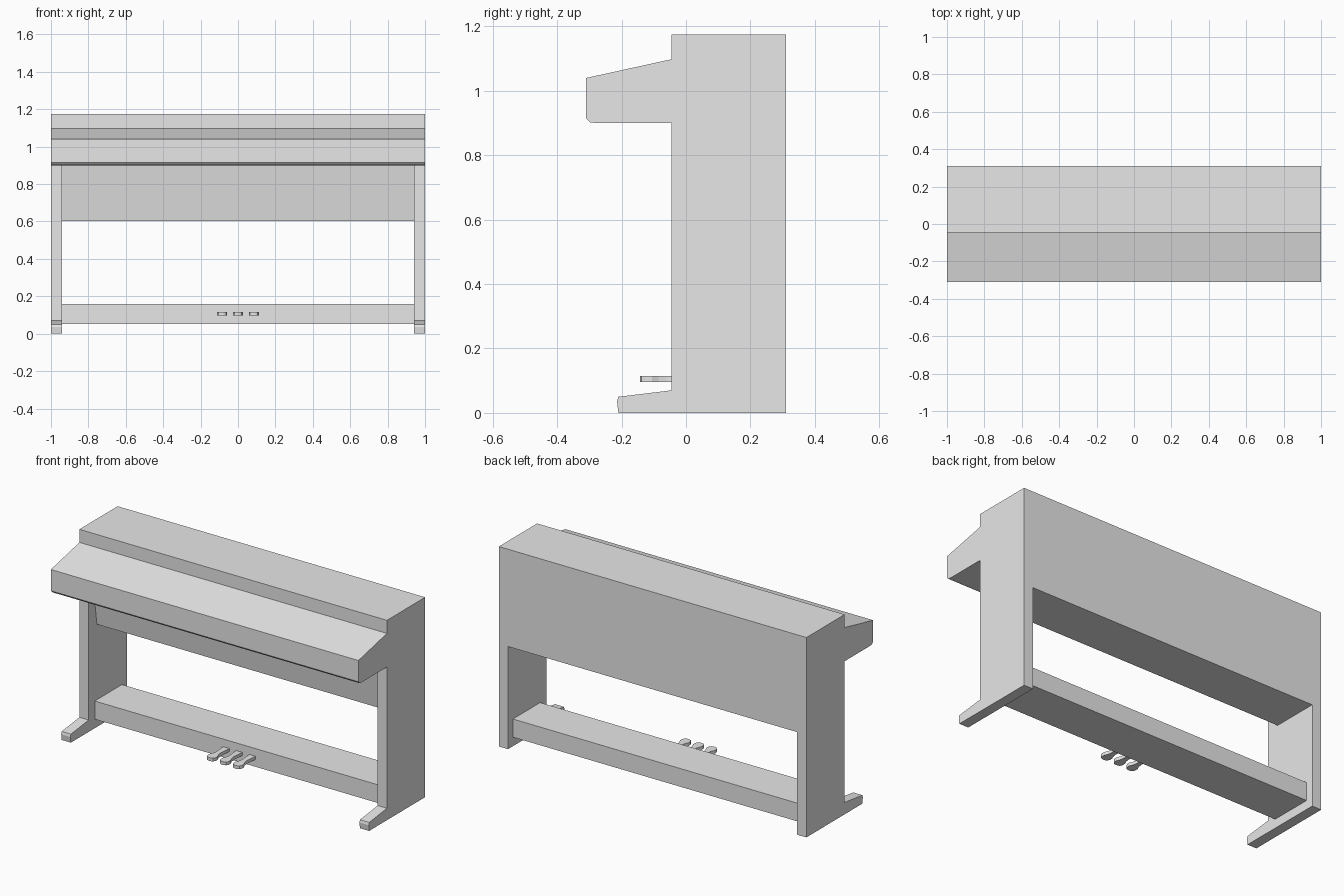
import bpy
import bmesh
from mathutils import Vector

if "Cube" in bpy.data.objects:
    bpy.data.objects.remove(bpy.data.objects["Cube"], do_unlink=True)

grey = bpy.data.materials.new("plain grey")
grey.use_nodes = True
grey.diffuse_color = (0.8, 0.8, 0.8, 1)
grey.node_tree.nodes["Principled BSDF"].inputs["Base Color"].default_value = (0.8, 0.8, 0.8, 1)


def prism(name, points, sweep):
    """Fill an outline of 3D points and extrude it along a vector."""
    bm = bmesh.new()
    face = bm.faces.new([bm.verts.new(p) for p in points])
    new = bmesh.ops.extrude_face_region(bm, geom=[face])["geom"]
    bmesh.ops.translate(bm, vec=Vector(sweep),
                        verts=[v for v in new if isinstance(v, bmesh.types.BMVert)])
    bmesh.ops.recalc_face_normals(bm, faces=bm.faces)
    mesh = bpy.data.meshes.new(name)
    bm.to_mesh(mesh)
    bm.free()
    mesh.materials.append(grey)
    obj = bpy.data.objects.new(name, mesh)
    bpy.context.collection.objects.link(obj)
    return obj


def side_profile(name, outline, half_width):
    """Sweep a (y, z) outline across the full width."""
    return prism(name, [(-half_width, y, z) for y, z in outline], (2 * half_width, 0, 0))


# Cabinet with key shelf, side panels and feet
cabinet = side_profile("cabinet", [
    (0.31, 0), (0.31, 1.175), (-0.045, 1.175), (-0.045, 1.098),
    (-0.31, 1.04), (-0.31, 0.915), (-0.298, 0.902), (-0.28, 0.9), (-0.045, 0.9),
    (-0.045, 0.07), (-0.21, 0.05), (-0.214, 0.035), (-0.21, 0)], 1)

# Opening between the side panels, with a sloped knee panel
opening = side_profile("opening_cutter", [
    (-0.5, -0.1), (-0.5, 0.899), (-0.01, 0.899),
    (0.032, 0.603), (0.5, 0.603), (0.5, -0.1)], 0.94)
opening.hide_render = True
cut = cabinet.modifiers.new("opening", "BOOLEAN")
cut.operation = "DIFFERENCE"
cut.solver = "EXACT"
cut.object = opening
bpy.context.view_layer.objects.active = cabinet
bpy.ops.object.modifier_apply(modifier=cut.name)
bpy.data.objects.remove(opening, do_unlink=True)

# Stretcher that carries the pedals
side_profile("stretcher", [(0.012, 0.053), (0.265, 0.053), (0.265, 0.16), (0.012, 0.16)], 0.94)

# Pedals: narrow neck widening to a rounded toe
half = [(0.012, 0.02), (-0.06, 0.014), (-0.085, 0.018), (-0.105, 0.027),
        (-0.125, 0.027), (-0.138, 0.02), (-0.143, 0.008)]
for name, x in (("right_pedal", -0.085), ("middle_pedal", 0), ("left_pedal", 0.085)):
    outline = [(x + w, y, 0.096) for y, w in half]
    outline += [(x - w, y, 0.096) for y, w in reversed(half)]
    prism(name, outline, (0, 0, 0.019))
